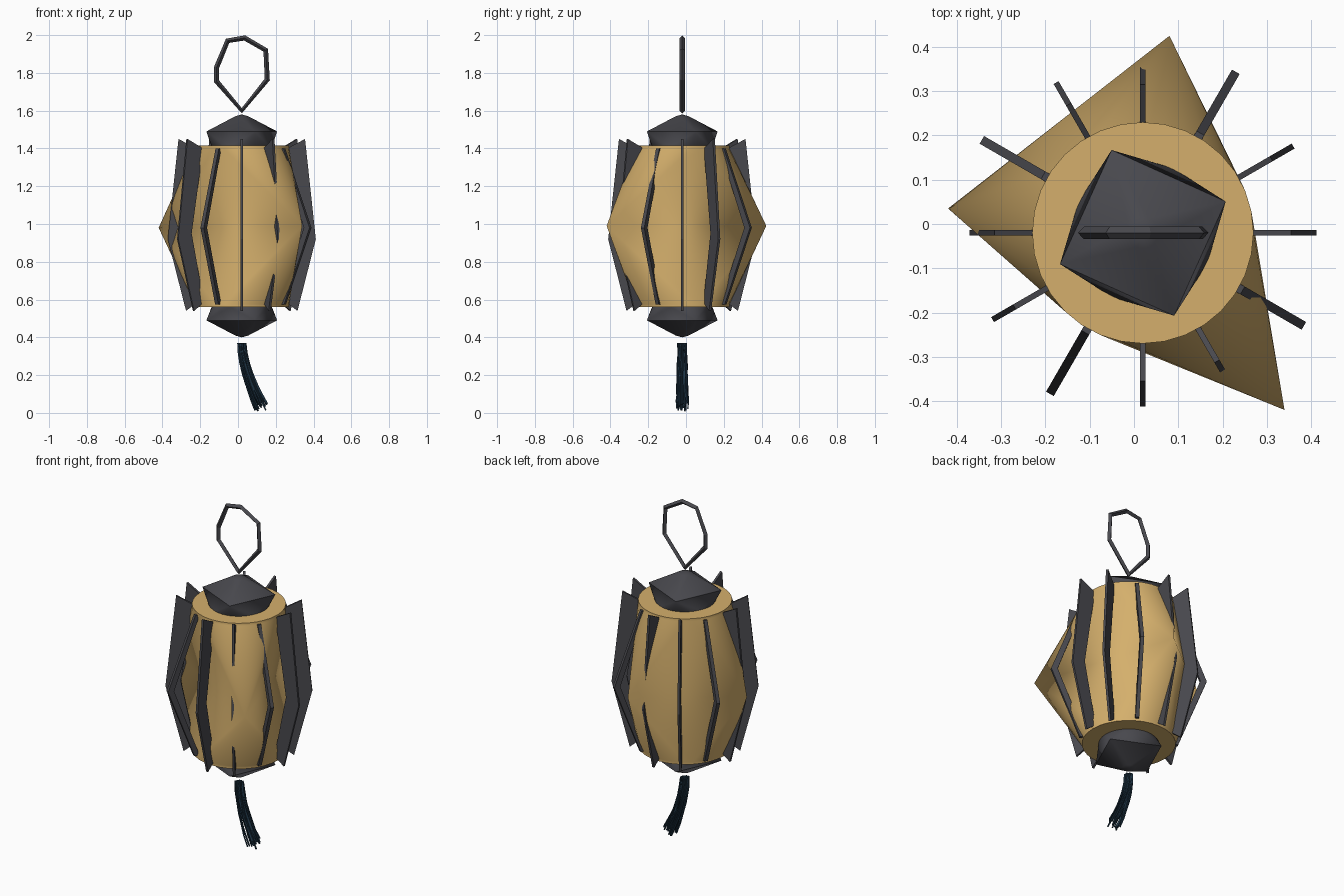
import bpy, bmesh, math, random
from mathutils import Vector

random.seed(4)
CX, CY = 0.02, -0.02
TAU = math.tau

cube = bpy.data.objects.get("Cube")
if cube:
    bpy.data.objects.remove(cube, do_unlink=True)


def material(name, color):
    m = bpy.data.materials.new(name)
    m.use_nodes = True
    m.diffuse_color = (*color, 1)
    m.node_tree.nodes["Principled BSDF"].inputs["Base Color"].default_value = (*color, 1)
    return m


amber = material("amber paper", (0.66, 0.43, 0.15))
iron = material("dark iron", (0.065, 0.065, 0.075))
navy = material("navy thread", (0.014, 0.038, 0.065))


def finish(name, bm, mat, smooth=None):
    bmesh.ops.recalc_face_normals(bm, faces=bm.faces)
    mesh = bpy.data.meshes.new(name)
    bm.to_mesh(mesh)
    bm.free()
    mesh.materials.append(mat)
    obj = bpy.data.objects.new(name, mesh)
    bpy.context.collection.objects.link(obj)
    if smooth:
        bpy.ops.object.select_all(action="DESELECT")
        obj.select_set(True)
        bpy.context.view_layer.objects.active = obj
        bpy.ops.object.shade_smooth_by_angle(angle=math.radians(smooth))
    return obj


def polar(r, angle, z):
    return Vector((CX + r * math.cos(angle), CY + r * math.sin(angle), z))


def ring(bm, r, z, count=32, turn=0.0):
    return [bm.verts.new(polar(r, turn + TAU * i / count, z)) for i in range(count)]


def fan_bridge(bm, circle, corners):
    """Join a many-sided ring to a ring with few corners, using triangles."""
    def nearest(v):
        a = math.atan2(v.co.y - CY, v.co.x - CX)
        gap = lambda c: abs((math.atan2(c.co.y - CY, c.co.x - CX) - a + math.pi) % TAU - math.pi)
        return min(corners, key=gap)
    for i, v in enumerate(circle):
        w = circle[(i + 1) % len(circle)]
        c, d = nearest(v), nearest(w)
        bm.faces.new((v, w, c))
        if c is not d:
            bm.faces.new((w, d, c))


def strip(bm, a, b):
    for i in range(len(a)):
        j = (i + 1) % len(a)
        bm.faces.new((a[i], a[j], b[j], b[i]))


# Paper body: round ends stretched over three uneven points at mid height
bm = bmesh.new()
points = [bm.verts.new(p) for p in
          ((0.08, 0.425, 0.99), (-0.42, 0.035, 0.98), (0.34, -0.42, 0.99))]
for near, far in ((1.4, 1.415), (0.575, 0.56)):
    inner, outer = ring(bm, 0.25, near), ring(bm, 0.25, far)
    fan_bridge(bm, inner, points)
    strip(bm, inner, outer)
    bm.faces.new(outer)
finish("paper_body", bm, amber, 45)

# Caps: round neck, square shoulder, small round tip
for name, neck, shoulder, slope, tip in (("top_cap", 1.41, 1.49, 1.57, 1.58),
                                         ("bottom_cap", 0.56, 0.49, 0.41, 0.4)):
    bm = bmesh.new()
    square = ring(bm, 0.2, shoulder, 4, math.radians(20.7))
    base, end = ring(bm, 0.16, neck), ring(bm, 0.035, slope, 16)
    fan_bridge(bm, base, square)
    fan_bridge(bm, end, square)
    bm.faces.new(base)
    apex = bm.verts.new((CX, CY, tip))
    for i in range(len(end)):
        bm.faces.new((end[i], end[(i + 1) % len(end)], apex))
    finish(name, bm, iron, 35)


# Ribs: every third one is a bowed bar, the others are wide blades
BAR = [(0.26, 1.4), (0.42, 0.98), (0.265, 0.575),
       (0.235, 0.575), (0.385, 0.98), (0.235, 1.4)]
BLADE = [(0.335, 1.45), (0.392, 0.92), (0.295, 0.54),
         (0.235, 0.585), (0.31, 0.95), (0.24, 1.4)]


def rib(name, angle, profile, thick):
    bm = bmesh.new()
    side = Vector((-math.sin(angle), math.cos(angle), 0)) * thick / 2
    left = [bm.verts.new(polar(r, angle, z) + side) for r, z in profile]
    right = [bm.verts.new(polar(r, angle, z) - side) for r, z in profile]
    strip(bm, left, right)
    # Each blade half is one quad per side
    for s in (left, right):
        bm.faces.new((s[0], s[1], s[4], s[5]))
        bm.faces.new((s[1], s[2], s[3], s[4]))
    finish(name, bm, iron)


for i in range(12):
    if i % 3 == 2:
        rib(f"rib_bar_{i}", TAU * i / 12, BAR, 0.02)
    else:
        rib(f"rib_blade_{i}", TAU * i / 12, BLADE, 0.013)


def tube(name, paths, radius, mat, closed=False, sides=0):
    curve = bpy.data.curves.new(name, "CURVE")
    curve.dimensions = "3D"
    curve.bevel_depth = radius
    curve.bevel_resolution = sides
    curve.use_fill_caps = True
    for path in paths:
        s = curve.splines.new("POLY")
        s.points.add(len(path) - 1)
        for p, co in zip(s.points, path):
            p.co = (*co, 1)
        s.use_cyclic_u = closed
    curve.materials.append(mat)
    for s in curve.splines:
        s.use_smooth = False
    obj = bpy.data.objects.new(name, curve)
    bpy.context.collection.objects.link(obj)


# Hanging loop
loop = [(0.02, 1.6), (0.155, 1.765), (0.147, 1.92), (0.035, 1.985),
        (-0.055, 1.97), (-0.113, 1.83), (-0.113, 1.755)]
tube("hanging_loop", [[(x, CY, z) for x, z in loop]], 0.014, iron, True)

# Tassel: threads that sweep to one side and spread as they fall
threads = []
for i in range(30):
    a, r = i * 2.4, 0.024 * math.sqrt((i + 0.5) / 30)
    dx, dy = r * math.cos(a), r * math.sin(a)
    length = random.uniform(0.31, 0.36)
    sway = random.uniform(0.085, 0.11)
    threads.append([(CX + dx * (1 + 0.4 * t) + sway * t ** 1.7,
                     CY + dy * (1 + 0.4 * t) + random.uniform(-0.003, 0.003),
                     0.37 - (length - dx * 0.2) * t)
                    for t in (k / 6 for k in range(7))])
tube("tassel_threads", threads, 0.0045, navy)
